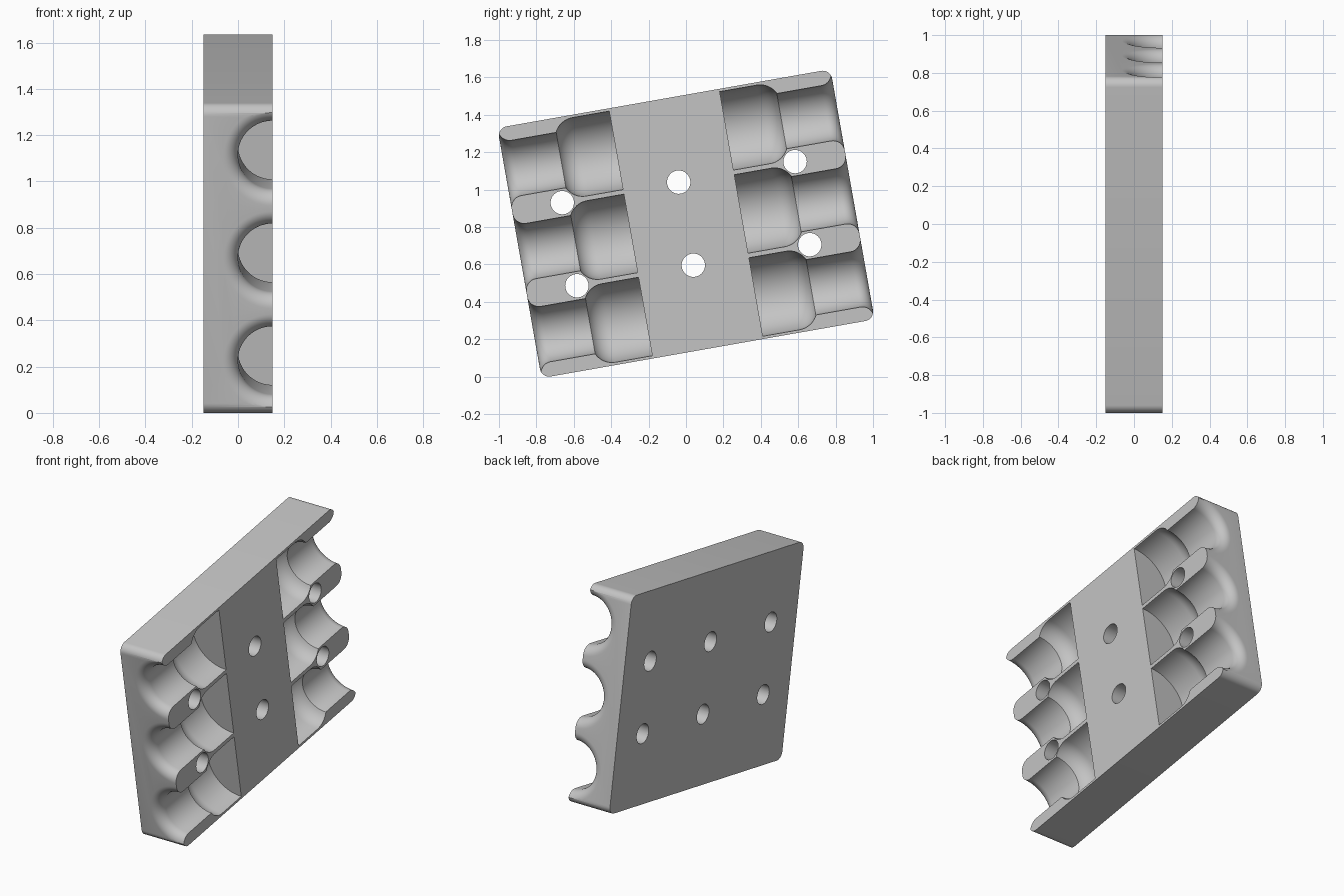
import bpy, bmesh, math

cube = bpy.data.objects.get("Cube")
if cube:
    bpy.data.objects.remove(cube, do_unlink=True)

WIDTH, HEIGHT, THICK = 1.808, 1.358, 0.30
CORNER = 0.05
TILT = math.radians(10)
PITCH = 0.451               # spacing of the grooves
WIDE, THROAT = 0.213, 0.15  # groove radii
HOLE = 0.0625


def finish(bm, name):
    bmesh.ops.recalc_face_normals(bm, faces=bm.faces)
    mesh = bpy.data.meshes.new(name)
    bm.to_mesh(mesh)
    bm.free()
    obj = bpy.data.objects.new(name, mesh)
    bpy.context.collection.objects.link(obj)
    return obj


def prism(bm, outline, half):
    """Extrude a (y, z) outline along x."""
    a, b = ([bm.verts.new((x, y, z)) for y, z in outline] for x in (-half, half))
    bm.faces.new(a)
    bm.faces.new(b)
    n = len(a)
    for i in range(n):
        j = (i + 1) % n
        bm.faces.new((a[i], a[j], b[j], b[i]))


def arc(cy, cz, r, start, end, steps):
    angles = [math.radians(start + (end - start) * i / steps) for i in range(steps + 1)]
    return [(cy + r * math.cos(a), cz + r * math.sin(a)) for a in angles]


def lathe(bm, profile, side, cz, segments=64):
    """Turn a (y, radius) profile about an axis lying in the front surface."""
    rings = []
    for y, r in profile:
        rings.append([bm.verts.new((THICK / 2 + r * math.cos(t), side * y, cz + r * math.sin(t)))
                      for t in (2 * math.pi * (k + 0.5) / segments for k in range(segments))])
    for a, b in zip(rings, rings[1:]):
        for k in range(segments):
            m = (k + 1) % segments
            bm.faces.new((a[k], a[m], b[m], b[k]))
    bm.faces.new(rings[0])
    bm.faces.new(rings[-1])


# Plate with rounded corners
hy, hz = WIDTH / 2 - CORNER, HEIGHT / 2 - CORNER
outline = []
for sy, sz, start in ((1, 1, 0), (-1, 1, 90), (-1, -1, 180), (1, -1, 270)):
    outline += arc(sy * hy, sz * hz, CORNER, start, start + 90, 10)
bm = bmesh.new()
prism(bm, outline, THICK / 2)
plate = finish(bm, "grooved_plate")

# Groove cutters: wide pocket, shoulder, throat, flared mouth
flare = WIDE - THROAT
shoulder = arc(0.50, WIDE - 0.11, 0.11, 90, 26, 8)
mouth = arc(WIDTH / 2 - flare, WIDE, flare, -90, 0, 10)
profile = [(0.30, WIDE)] + shoulder + [(0.607, THROAT)] + mouth + [(1.0, WIDE)]
bm = bmesh.new()
for side in (-1, 1):
    for row in (-1, 0, 1):
        lathe(bm, profile, side, row * PITCH)
grooves = finish(bm, "groove_cutter")

# Bolt hole cutters
bm = bmesh.new()
for y in (-0.632, 0, 0.632):
    for z in (-PITCH / 2, PITCH / 2):
        prism(bm, arc(y, z, HOLE, 0, 360 - 360 / 40, 39), THICK)
holes = finish(bm, "hole_cutter")

# Cut the plate
bpy.ops.object.select_all(action='DESELECT')
bpy.context.view_layer.objects.active = plate
plate.select_set(True)
for cutter in (grooves, holes):
    cutter.hide_render = True
    mod = plate.modifiers.new(cutter.name, 'BOOLEAN')
    mod.operation = 'DIFFERENCE'
    mod.solver = 'EXACT'
    mod.object = cutter
    bpy.ops.object.modifier_apply(modifier=mod.name)
    bpy.data.objects.remove(cutter, do_unlink=True)

# Single grey material
grey = bpy.data.materials.new("light_grey")
grey.use_nodes = True
color = (0.55, 0.55, 0.55, 1)
grey.diffuse_color = color
grey.node_tree.nodes["Principled BSDF"].inputs["Base Color"].default_value = color
plate.data.materials.clear()
plate.data.materials.append(grey)

# Tilt the plate and stand it on the ground
plate.rotation_euler = (TILT, 0, 0)
plate.location.z = (hy * math.sin(TILT) + hz * math.cos(TILT)) + CORNER
bpy.ops.object.shade_smooth_by_angle(angle=math.radians(30))
